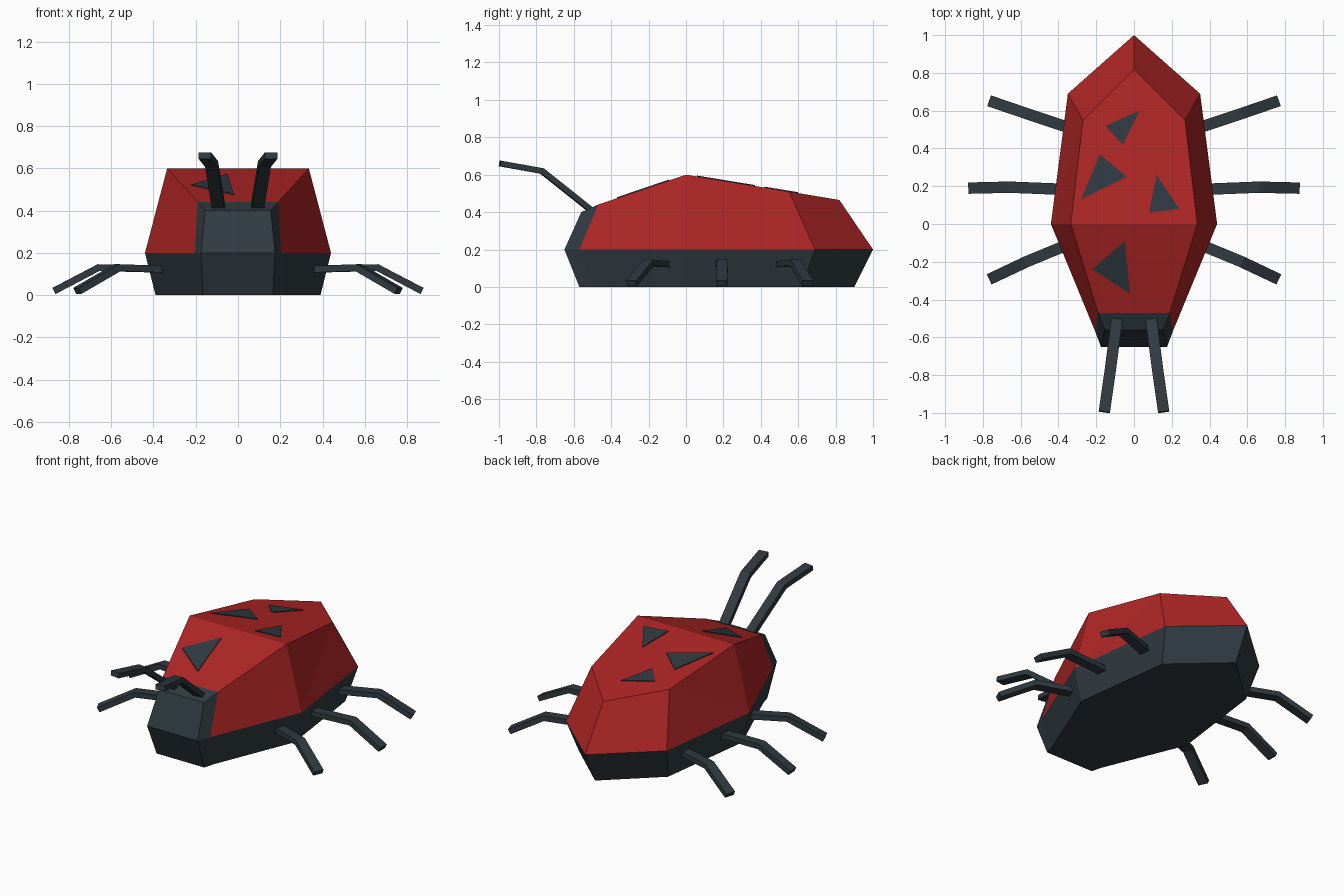
import bpy
import bmesh
from mathutils import Vector

if "Cube" in bpy.data.objects:
    bpy.data.objects.remove(bpy.data.objects["Cube"], do_unlink=True)


def make_material(name, colour):
    mat = bpy.data.materials.new(name)
    mat.use_nodes = True
    mat.diffuse_color = (*colour, 1)
    mat.node_tree.nodes["Principled BSDF"].inputs["Base Color"].default_value = (*colour, 1)
    return mat


RED = make_material("shell red", (0.43, 0.019, 0.019))
DARK = make_material("dark slate", (0.029, 0.042, 0.052))


def make_object(name, verts, faces, mat, tidy=False):
    """Flat-shaded mesh; points that no face uses are dropped."""
    mesh = bpy.data.meshes.new(name)
    mesh.from_pydata(verts, [], faces)
    bm = bmesh.new()
    bm.from_mesh(mesh)
    bmesh.ops.delete(bm, geom=[v for v in bm.verts if not v.link_faces], context='VERTS')
    if tidy:
        bmesh.ops.recalc_face_normals(bm, faces=bm.faces)
    bm.to_mesh(mesh)
    bm.free()
    mesh.materials.append(mat)
    obj = bpy.data.objects.new(name, mesh)
    bpy.context.scene.collection.objects.link(obj)
    return obj


def mirrored_ring(half):
    """Half outline from nose to tail tip, completed on the other side."""
    return half + [(-x, y, z) for x, y, z in reversed(half[:-1])]


# Body outlines: ground, waist and back edge
ground = mirrored_ring([(.165, -.57, 0), (.185, -.5, 0), (.39, 0, 0), (.31, .62, 0), (0, .9, 0)])
waist = mirrored_ring([(.175, -.65, .2), (.205, -.57, .2), (.44, 0, .2), (.35, .69, .2), (0, 1, .2)])
back = mirrored_ring([(.155, -.56, .4), (.19, -.47, .44), (.335, 0, .6), (.27, .55, .51), (0, .82, .465)])
verts = ground + waist + back
N = len(ground)
W, T = N, 2 * N


def band(i, low, high):
    j = (i + 1) % N
    return (low + i, low + j, high + j, high + i)


# Underside, lower sides and head
lower = [tuple(reversed(range(N)))] + [band(i, 0, W) for i in range(N)]
head_sides = [band(i, W, T) for i in (0, N - 2, N - 1)]
head_top = [(T, T + 1, T + N - 2, T + N - 1)]
make_object("underside_and_head", verts, lower + head_sides + head_top, DARK)

# Red wing shell, long rear sides folded along a diagonal
shell = [(T + 1, T + 2, T + 6, T + 7), tuple(T + i for i in range(2, 7))]
for i in range(1, N - 2):
    a, b, c, d = band(i, W, T)
    if i == 2:
        shell += [(a, b, c), (a, c, d)]
    elif i == 5:
        shell += [(a, b, d), (b, c, d)]
    else:
        shell.append((a, b, c, d))
make_object("wing_shell", verts, shell, RED)


# Triangular spots lying just above the shell
def shell_height(y):
    return .6 - .164 * y if y > 0 else .6 + .34 * y


spots = [
    [(.03, .6), (-.15, .52), (-.06, .42)],
    [(-.18, .37), (-.28, .13), (-.04, .25)],
    [(.12, .26), (.08, .06), (.24, .08)],
    [(-.05, -.09), (-.22, -.24), (-.02, -.37)],
]
for n, tri in enumerate(spots):
    top = [(x, y, shell_height(y) + .005) for x, y in tri]
    base = [(x, y, shell_height(y) - .002) for x, y in tri]
    sides = [(i, (i + 1) % 3, (i + 1) % 3 + 3, i + 3) for i in range(3)]
    make_object(f"spot_{n + 1}", base + top, [(2, 1, 0), (3, 4, 5)] + sides, DARK, True)


def limb(name, path, width, thick):
    """Rectangular bar swept along a bent path with mitred joints."""
    pts = [Vector(p) for p in path]
    out = []
    for i, p in enumerate(pts):
        before = (p - pts[i - 1]).normalized() if i else None
        after = (pts[i + 1] - p).normalized() if i + 1 < len(pts) else None
        before, after = before or after, after or before
        tangent = (before + after).normalized()
        side = Vector((-tangent.y, tangent.x, 0)).normalized()
        up = tangent.cross(side) / tangent.dot(before)
        for s, u in ((-1, -1), (1, -1), (1, 1), (-1, 1)):
            out.append(p + side * s * width / 2 + up * u * thick / 2)
    faces = [(0, 1, 2, 3), tuple(range(len(out) - 4, len(out)))]
    for k in range(0, len(out) - 4, 4):
        faces += [(k + i, k + (i + 1) % 4, k + 4 + (i + 1) % 4, k + 4 + i) for i in range(4)]
    make_object(name, out, faces, DARK, True)


# Legs and antennae, one of each per side
limbs = {
    "front_leg": ([(.34, -.105, .122), (.57, -.2, .13), (.76, -.29, .02)], .06, .032),
    "middle_leg": ([(.36, .183, .122), (.66, .195, .13), (.87, .19, .02)], .06, .032),
    "rear_leg": ([(.33, .505, .122), (.57, .585, .13), (.76, .65, .02)], .06, .032),
    "antenna": ([(.09, -.5, .405), (.125, -.77, .62), (.157, -.995, .66)], .06, .03),
}
for part, (path, width, thick) in limbs.items():
    for label, s in (("left", 1), ("right", -1)):
        limb(f"{label}_{part}", [(s * x, y, z) for x, y, z in path], width, thick)
